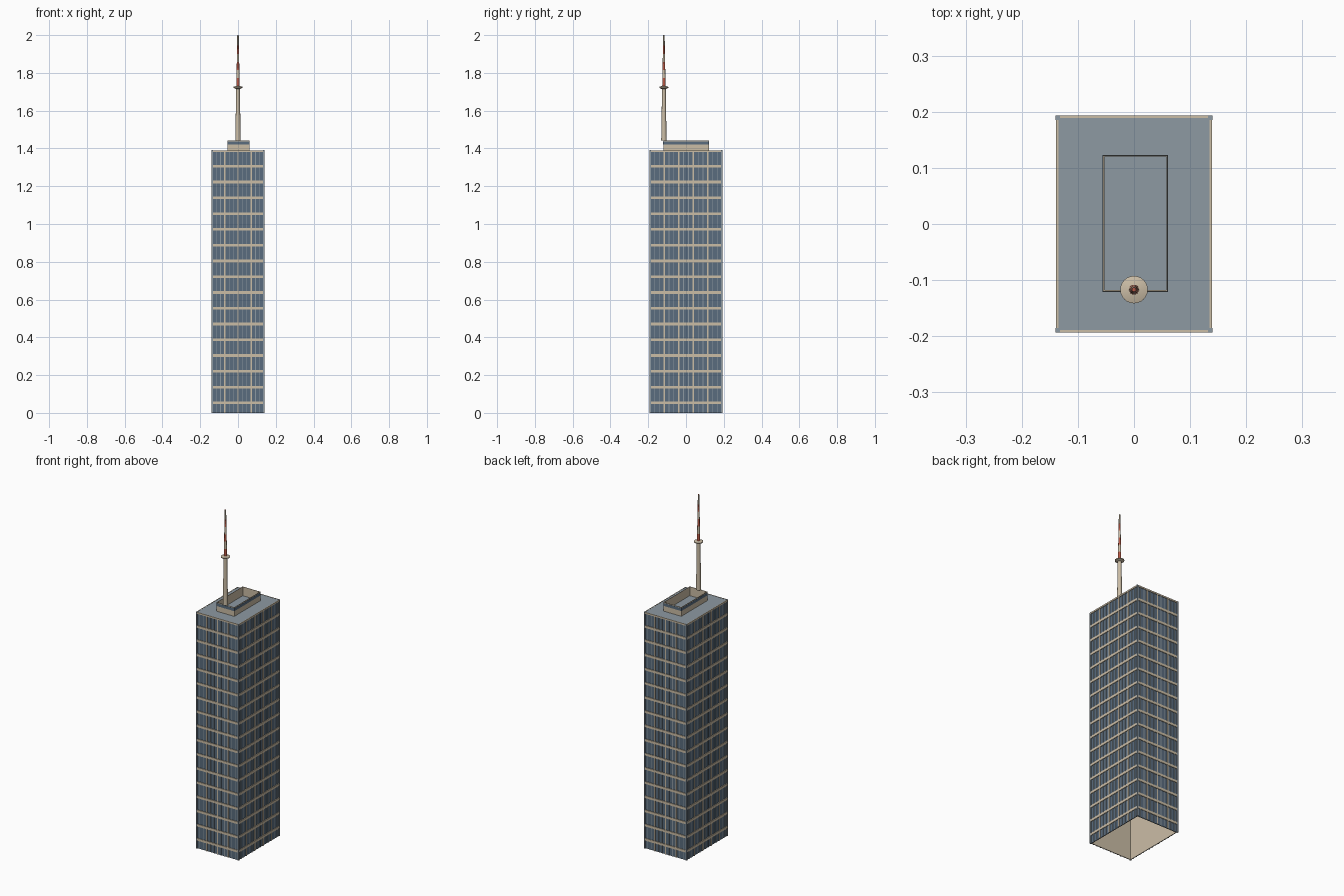
import bpy, bmesh, math

if "Cube" in bpy.data.objects:
    bpy.data.objects.remove(bpy.data.objects["Cube"], do_unlink=True)


def material(name, r, g, b):
    m = bpy.data.materials.new(name)
    m.use_nodes = True
    m.diffuse_color = (r, g, b, 1)
    m.node_tree.nodes["Principled BSDF"].inputs["Base Color"].default_value = (r, g, b, 1)
    return m


BEIGE = material("beige stone", 0.60, 0.51, 0.38)
GLASS = material("blue glass", 0.10, 0.15, 0.21)
GREY = material("slate grey", 0.27, 0.32, 0.36)
RED = material("warning red", 0.48, 0.10, 0.06)

HX, HY, TOP = 0.139, 0.193, 1.39
FLOOR = 0.0835
SKIN = 0.004       # depth of the facade relief


def make(name, bm, mats):
    me = bpy.data.meshes.new(name)
    bm.to_mesh(me)
    bm.free()
    ob = bpy.data.objects.new(name, me)
    bpy.context.collection.objects.link(ob)
    for m in mats:
        me.materials.append(m)
    return ob


def box(bm, x0, x1, y0, y1, z0, z1):
    geo = bmesh.ops.create_cube(bm, size=1)
    for v in geo["verts"]:
        v.co = ((x0 + x1) / 2 + v.co.x * (x1 - x0),
                (y0 + y1) / 2 + v.co.y * (y1 - y0),
                (z0 + z1) / 2 + v.co.z * (z1 - z0))


def ring(bm, hx, hy, t, z0, z1, cx=0, cy=0):
    """Four walls of thickness t around a rectangle."""
    for s in (-1, 1):
        a, b = sorted((s * hx, s * (hx - t)))
        box(bm, cx + a, cx + b, cy - hy, cy + hy, z0, z1)
        a, b = sorted((s * hy, s * (hy - t)))
        box(bm, cx - hx + t, cx + hx - t, cy + a, cy + b, z0, z1)


# Hollow tower: glass outside, beige lining, open underneath
bm = bmesh.new()
ring(bm, HX - SKIN, HY - SKIN, 0.002, 0, TOP - 0.004)
make("window_walls", bm, [GLASS])
bm = bmesh.new()
ring(bm, HX - SKIN - 0.002, HY - SKIN - 0.002, 0.002, 0, TOP - 0.006)
box(bm, -HX + 0.008, HX - 0.008, -HY + 0.008, HY - 0.008, TOP - 0.012, TOP - 0.008)
make("inner_lining", bm, [BEIGE])

# Roof deck
bm = bmesh.new()
box(bm, -HX + SKIN, HX - SKIN, -HY + SKIN, HY - SKIN, TOP - 0.006, TOP - 0.001)
make("roof_deck", bm, [GREY])

# Floor bands
bm = bmesh.new()
for i in range(16):
    z = 0.053 + i * FLOOR
    ring(bm, HX, HY, SKIN, z - 0.007, z + 0.007)
ring(bm, HX, HY, SKIN, TOP - 0.009, TOP)
make("floor_bands", bm, [BEIGE])


def mullions(bm, count, major):
    """Upright bars on all four faces; every third one is a wide pier."""
    for half, other, n, along_x in ((HX, HY, count[0], True), (HY, HX, count[1], False)):
        for i in range(1, n):
            if (i % 3 == 0) != major:
                continue
            w = 0.0035 if major else 0.0018
            d = 0.0005 if major else 0.0015
            c = -half + 2 * half * i / n
            for s in (-1, 1):
                a, b = sorted((s * (other - d), s * (other - SKIN - 0.001)))
                if along_x:
                    box(bm, c - w, c + w, a, b, 0, TOP - 0.001)
                else:
                    box(bm, a, b, c - w, c + w, 0, TOP - 0.001)


bm = bmesh.new()
mullions(bm, (12, 15), True)
make("wide_piers", bm, [BEIGE])
bm = bmesh.new()
mullions(bm, (12, 15), False)
make("thin_mullions", bm, [GREY])

# Corner posts
bm = bmesh.new()
for sx in (-1, 1):
    for sy in (-1, 1):
        x, y = sx * (HX - 0.0035), sy * (HY - 0.0035)
        box(bm, x - 0.004, x + 0.004, y - 0.004, y + 0.004, 0, TOP + 0.0005)
make("corner_posts", bm, [GREY])

# Rooftop parapet enclosure, open at the top, with a louvre strip
PX, PY, CX, CY = 0.0575, 0.121, 0.0025, 0.001
bm = bmesh.new()
ring(bm, PX, PY, 0.002, TOP - 0.002, 1.442, CX, CY)
make("roof_enclosure", bm, [BEIGE])
bm = bmesh.new()
ring(bm, PX + 0.0008, PY + 0.0008, 0.0012, 1.42, 1.437, CX, CY)
make("louvre_strip", bm, [GLASS])


def lathe(name, profile, mats, sides=16):
    """Turned part at the mast; each entry is radius, height, colour of the face above."""
    bm = bmesh.new()
    rows = [[bm.verts.new((r * math.cos(k * math.tau / sides),
                           r * math.sin(k * math.tau / sides) - 0.117, z))
             for k in range(sides)] for r, z, _ in profile]
    for (lo, hi, p) in zip(rows, rows[1:], profile):
        for k in range(sides):
            j = (k + 1) % sides
            f = bm.faces.new((lo[k], lo[j], hi[j], hi[k]))
            f.material_index = p[2]
    bm.faces.new(rows[0][::-1])
    bm.faces.new(rows[-1]).material_index = profile[-1][2]
    ob = make(name, bm, mats)
    bpy.context.view_layer.objects.active = ob
    ob.select_set(True)
    bpy.ops.object.shade_smooth_by_angle(angle=math.radians(35))
    ob.select_set(False)


# Mast, platform and striped aerial
lathe("mast", [(0.0145, 1.442, 0), (0.0135, 1.47, 0), (0.010, 1.722, 0)], [BEIGE])
lathe("mast_platform", [(0.012, 1.715, 0), (0.0245, 1.721, 0), (0.0245, 1.726, 0),
                        (0.009, 1.731, 0)], [BEIGE], 24)
stripes = [1.729, 1.772, 1.815, 1.858, 1.901, 1.944, 2.0]
lathe("aerial", [(0.0088 - 0.018 * (z - 1.729), z, (i + 1) % 2)
                 for i, z in enumerate(stripes)], [BEIGE, RED])
